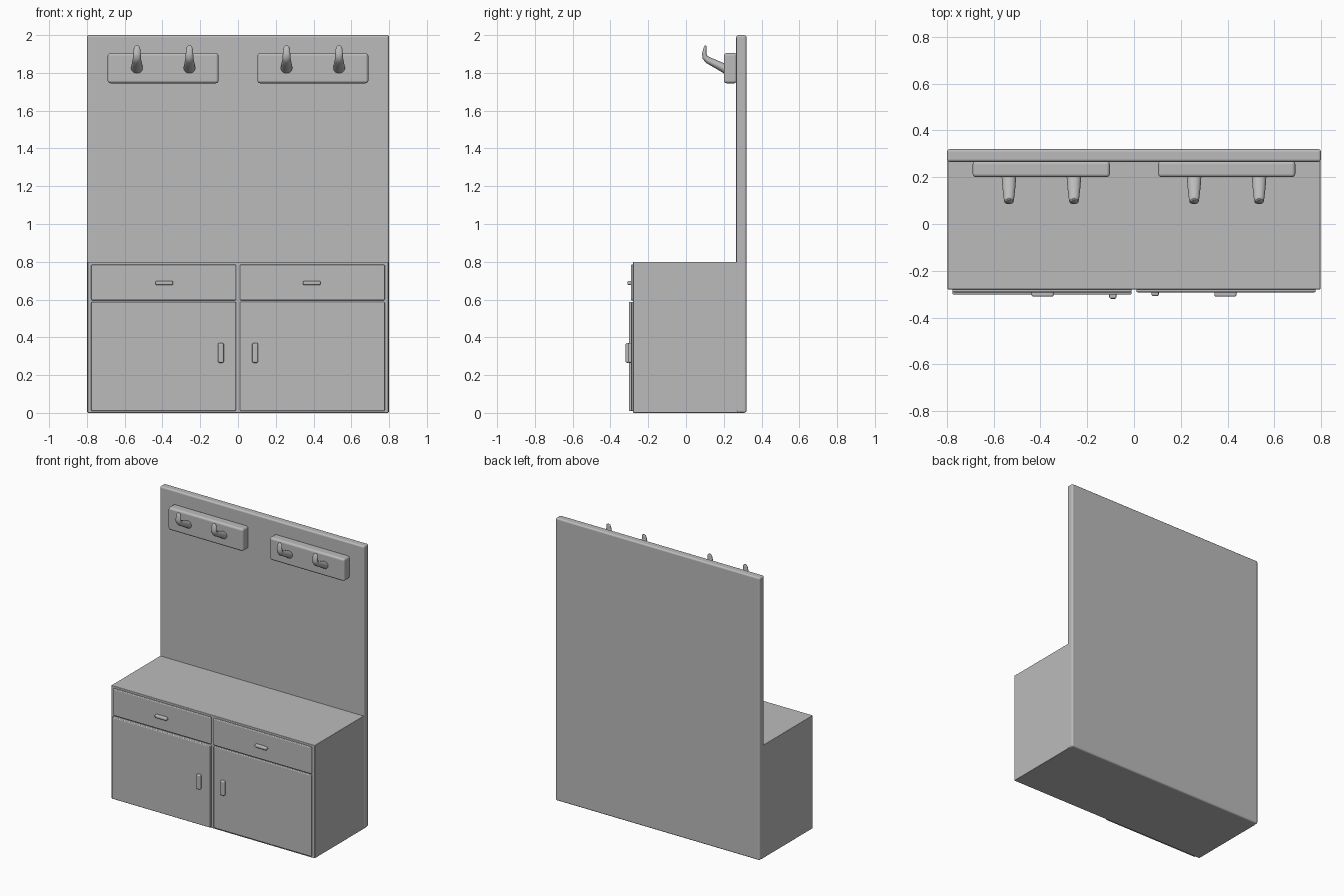
import bpy, bmesh
from math import cos, sin, pi, radians
from mathutils import Vector

cube = bpy.data.objects.get("Cube")
if cube:
    bpy.data.objects.remove(cube, do_unlink=True)

grey = bpy.data.materials.new("plain_grey")
grey.use_nodes = True
tone = (0.5, 0.5, 0.5, 1)
grey.diffuse_color = tone
grey.node_tree.nodes["Principled BSDF"].inputs["Base Color"].default_value = tone


def finish(name, bm, bevel=0.0, segments=3):
    """Turn a bmesh into a smooth-shaded object with softened edges."""
    bmesh.ops.recalc_face_normals(bm, faces=bm.faces)
    mesh = bpy.data.meshes.new(name)
    bm.to_mesh(mesh)
    bm.free()
    mesh.materials.append(grey)
    obj = bpy.data.objects.new(name, mesh)
    bpy.context.collection.objects.link(obj)
    if bevel:
        mod = obj.modifiers.new("soft_edges", "BEVEL")
        mod.width, mod.segments = bevel, segments
        mod.harden_normals = True
    bpy.ops.object.select_all(action="DESELECT")
    obj.select_set(True)
    bpy.context.view_layer.objects.active = obj
    bpy.ops.object.shade_smooth_by_angle(angle=radians(40))
    return obj


def box(name, xs, ys, zs, bevel):
    """Rounded box spanning the given x, y and z ranges."""
    bm = bmesh.new()
    bmesh.ops.create_cube(bm, size=1)
    for v in bm.verts:
        v.co = [lo + (hi - lo) * (c + 0.5) for c, (lo, hi) in zip(v.co, (xs, ys, zs))]
    return finish(name, bm, bevel)


def hook(name, x):
    """Tapered oval bar that leaves the plate, bends and points up."""
    # centre y, centre z, half width, half thickness
    sections = [(0.215, 1.818, 0.032, 0.025), (0.16, 1.846, 0.028, 0.021),
                (0.115, 1.868, 0.023, 0.018), (0.101, 1.882, 0.021, 0.015),
                (0.097, 1.90, 0.02, 0.012), (0.1, 1.925, 0.018, 0.009),
                (0.102, 1.938, 0.014, 0.007), (0.103, 1.945, 0.006, 0.003)]
    path = [Vector((x, y, z)) for y, z, _, _ in sections]
    bm, rings, sides = bmesh.new(), [], 16
    for i, (_, _, w, t) in enumerate(sections):
        along = (path[min(i + 1, len(path) - 1)] - path[max(i - 1, 0)]).normalized()
        across = Vector((1, 0, 0))
        normal = along.cross(across)
        rings.append([bm.verts.new(path[i] + across * w * cos(a) + normal * t * sin(a))
                      for a in (2 * pi * k / sides for k in range(sides))])
    for low, high in zip(rings, rings[1:]):
        for k in range(sides):
            j = (k + 1) % sides
            bm.faces.new((low[k], low[j], high[j], high[k]))
    bm.faces.new(rings[0])
    bm.faces.new(rings[-1])
    return finish(name, bm)


# Carcass and tall back panel
box("cabinet_body", (-0.797, 0.797), (-0.28, 0.29), (0, 0.8), 0.004)
box("back_panel", (-0.8, 0.8), (0.266, 0.32), (0, 2), 0.012)

# Fronts, handles, rails and hooks, one set per side
for side, s, door_y in (("right", -1, -0.302), ("left", 1, -0.29)):
    def span(a, b):
        return tuple(sorted((s * a, s * b)))

    box(side + "_drawer_front", span(0.01, 0.777), (-0.292, -0.27), (0.596, 0.785), 0.006)
    box(side + "_door", span(0.01, 0.777), (door_y, -0.27), (0.01, 0.588), 0.006)
    box(side + "_drawer_handle", span(0.344, 0.438), (-0.311, -0.285), (0.677, 0.699), 0.008)
    box(side + "_door_handle", span(0.075, 0.106), (door_y - 0.018, door_y + 0.005),
        (0.265, 0.37), 0.008)
    box(side + "_hook_rail", span(0.103, 0.69), (0.2, 0.27), (1.745, 1.905), 0.015)
    for place, x in (("inner", 0.257), ("outer", 0.535)):
        hook(f"{side}_{place}_hook", s * x)
